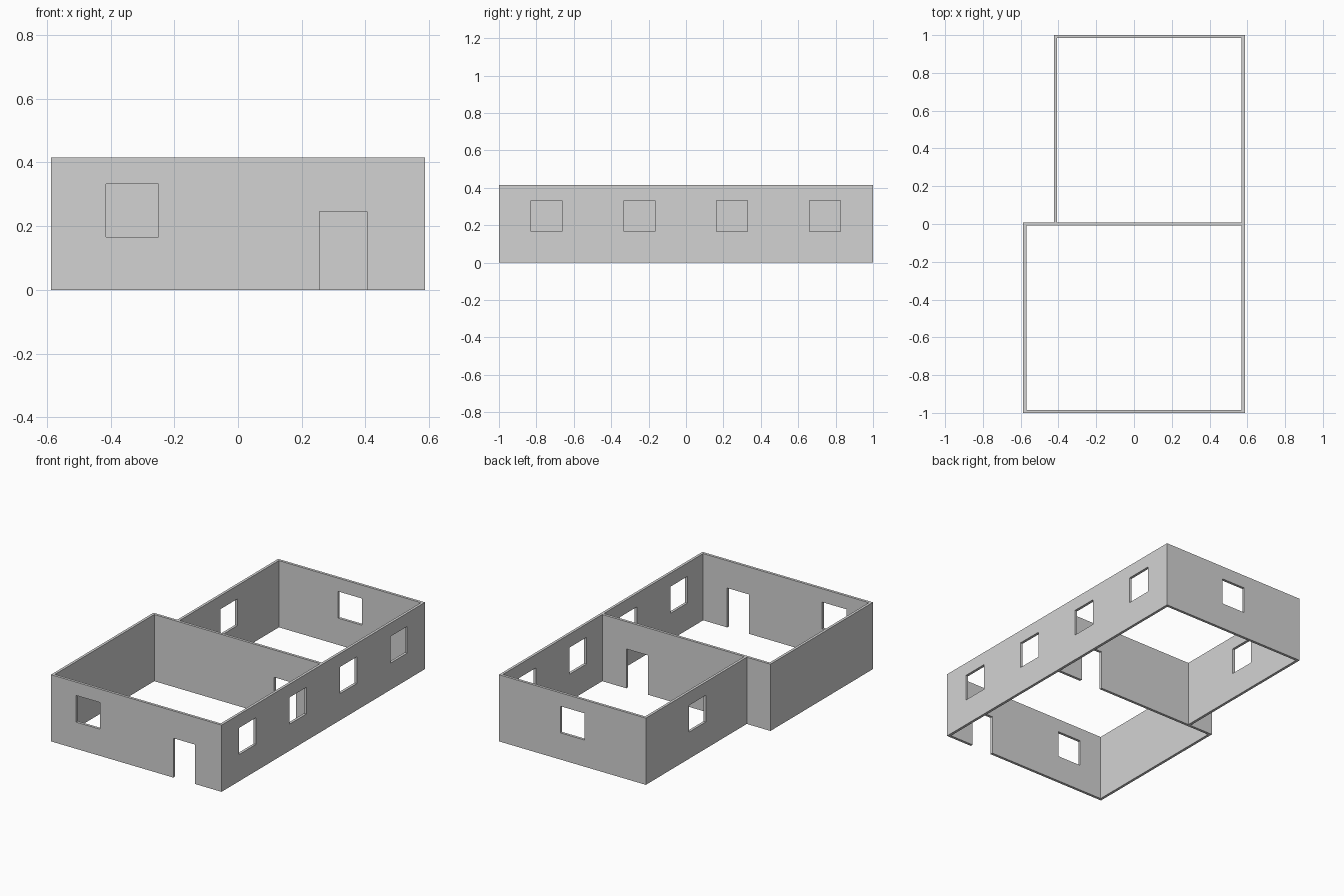
import bpy, bmesh

if "Cube" in bpy.data.objects:
    bpy.data.objects.remove(bpy.data.objects["Cube"])

W, L, H, T = 0.587, 1.0, 0.415, 0.0166   # half width, half length, wall height, wall thickness
BX = -0.424                              # outer left face of the back room
M = T / 2                                # half of the dividing wall
Z0, Z1, DOOR = 0.166, 0.332, 0.245       # window sill, window head, door head
HW = 0.083                               # half window width

mat = bpy.data.materials.new("wall grey")
mat.diffuse_color = (0.65, 0.65, 0.65, 1)
mat.use_nodes = True
mat.node_tree.nodes["Principled BSDF"].inputs["Base Color"].default_value = mat.diffuse_color


def make_object(name, bm):
    bmesh.ops.recalc_face_normals(bm, faces=bm.faces[:])
    me = bpy.data.meshes.new(name)
    bm.to_mesh(me)
    bm.free()
    me.materials.append(mat)
    ob = bpy.data.objects.new(name, me)
    bpy.context.collection.objects.link(ob)
    return ob


def boxes(name, specs):
    """One object holding a box per (x0, x1, y0, y1, z0, z1)."""
    bm = bmesh.new()
    for x0, x1, y0, y1, z0, z1 in specs:
        vs = bmesh.ops.create_cube(bm, size=1)["verts"]
        for v in vs:
            v.co = (x0 if v.co.x < 0 else x1,
                    y0 if v.co.y < 0 else y1,
                    z0 if v.co.z < 0 else z1)
    return make_object(name, bm)


# Solid block with the stepped floor plan
plan = [(-W, -L), (W, -L), (W, L), (BX, L), (BX, M), (-W, M)]
bm = bmesh.new()
base = bm.faces.new([bm.verts.new((x, y, 0)) for x, y in plan])
ext = bmesh.ops.extrude_face_region(bm, geom=[base], use_keep_orig=True)
for v in ext["geom"]:
    if isinstance(v, bmesh.types.BMVert):
        v.co.z = H
house = make_object("house_walls", bm)

# Room volumes, open above and below
rooms = boxes("room_cutter", [
    (-W + T, W - T, -L + T, -M, -0.1, H + 0.1),
    (BX + T, W - T, M, L - T, -0.1, H + 0.1),
])

# Door and window openings
D = 0.03
cuts = [(0.255, 0.405, y - D, y + D, -0.1, DOOR) for y in (-L, 0)]       # doors
cuts += [(W - D, W + D, y - HW, y + HW, Z0, Z1)                          # right windows
         for y in (-0.745, -0.249, 0.246, 0.742)]
cx = (BX + W) / 2
cuts += [(-0.415, -0.249, -L - D, -L + D, Z0, Z1),                       # front window
         (cx - HW, cx + HW, L - D, L + D, Z0, Z1),                       # back window
         (BX - D, BX + D, 0.494 - HW, 0.494 + HW, Z0, Z1)]               # back room left window
openings = boxes("opening_cutter", cuts)

# Carve, bake the result, remove the cutters
for cutter in (rooms, openings):
    mod = house.modifiers.new("cut", "BOOLEAN")
    mod.operation, mod.solver, mod.object = "DIFFERENCE", "EXACT", cutter
dg = bpy.context.evaluated_depsgraph_get()
baked = bpy.data.meshes.new_from_object(house.evaluated_get(dg))
house.modifiers.clear()
house.data = baked
baked.materials.clear()
baked.materials.append(mat)
for p in baked.polygons:
    p.material_index = 0
for cutter in (rooms, openings):
    bpy.data.objects.remove(cutter)
